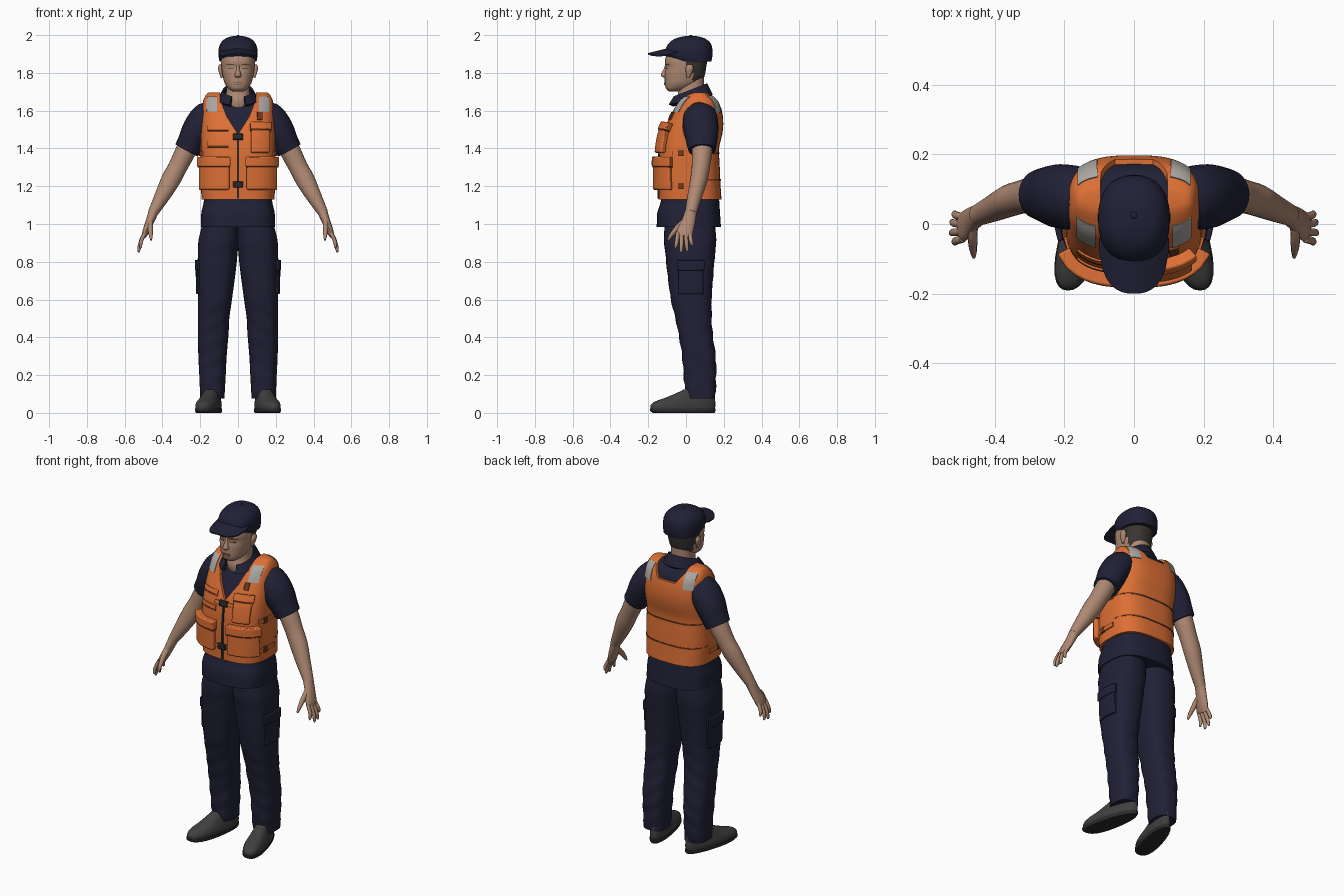
import bpy, bmesh
from math import sin, cos, pi, radians, copysign
from mathutils import Vector
from mathutils.bvhtree import BVHTree

if "Cube" in bpy.data.objects:
    bpy.data.objects.remove(bpy.data.objects["Cube"])


def material(name, *rgb):
    m = bpy.data.materials.new(name)
    m.use_nodes = True
    m.diffuse_color = (*rgb, 1)
    m.node_tree.nodes["Principled BSDF"].inputs["Base Color"].default_value = (*rgb, 1)
    return m


navy = material("navy cloth", .015, .015, .038)
orange = material("orange cloth", .72, .16, .035)
seam_brown = material("seam brown", .16, .04, .012)
silver = material("reflective grey", .4, .38, .36)
skin = material("skin", .43, .25, .17)
skin_line = material("dark skin", .14, .075, .05)
hair = material("dark hair", .04, .035, .032)
shoe_grey = material("shoe grey", .05, .05, .05)
sole_grey = material("sole grey", .025, .025, .025)
black = material("buckle black", .02, .02, .022)


def shade(mesh, angle=42):
    """Outward normals, smooth faces, sharp creases."""
    bm = bmesh.new()
    bm.from_mesh(mesh)
    bmesh.ops.recalc_face_normals(bm, faces=bm.faces)
    for f in bm.faces:
        f.smooth = True
    for e in bm.edges:
        e.smooth = len(e.link_faces) == 2 and e.calc_face_angle(0) < radians(angle)
    bm.to_mesh(mesh)
    bm.free()


def bridge(name, loops, mat):
    """Closed solid through a row of equal loops."""
    bm = bmesh.new()
    rows = [[bm.verts.new(co) for co in loop] for loop in loops]
    n = len(rows[0])
    for a, b in zip(rows, rows[1:]):
        for i in range(n):
            j = (i + 1) % n
            bm.faces.new((a[i], a[j], b[j], b[i]))
    bm.faces.new(rows[0][::-1])
    bm.faces.new(rows[-1])
    mesh = bpy.data.meshes.new(name)
    bm.to_mesh(mesh)
    bm.free()
    shade(mesh)
    mesh.materials.append(mat)
    obj = bpy.data.objects.new(name, mesh)
    bpy.context.collection.objects.link(obj)
    return obj


def dense(rows, steps=3):
    """Catmull-Rom interpolation of rows of numbers."""
    out = []
    for i in range(len(rows) - 1):
        p, a, b, q = rows[max(i - 1, 0)], rows[i], rows[i + 1], rows[min(i + 2, len(rows) - 1)]
        for k in range(steps):
            t = k / steps
            out.append([v + t / 2 * (w - u + t * (2 * u - 5 * v + 4 * w - x + t * (3 * (v - w) + x - u)))
                        for u, v, w, x in zip(p, a, b, q)])
    return out + [list(rows[-1])]


def oval(n, power):
    for i in range(n):
        c, s = cos(2 * pi * i / n), sin(2 * pi * i / n)
        yield copysign(abs(c) ** (2 / power), c), copysign(abs(s) ** (2 / power), s)


def stack(name, rings, mat, power=2.3, side=1, n=32, steps=3):
    """Level rings: height, half width, front, back, optional centre x."""
    loops = []
    for z, half, front, back, *cx in dense(rings, steps):
        mid, depth = (front + back) / 2, (back - front) / 2
        loops.append([(side * ((cx[0] if cx else 0) + half * u), mid + depth * v, z)
                      for u, v in oval(n, power)])
    return bridge(name, loops, mat)


def limb(name, path, mat, side=1, n=16):
    """Rings square to a path: x, y, z, radius across, radius in depth."""
    rows = dense(path)
    pts = [Vector(r[:3]) for r in rows]
    loops = []
    for i, (p, r) in enumerate(zip(pts, rows)):
        along = (pts[min(i + 1, len(pts) - 1)] - pts[max(i - 1, 0)]).normalized()
        deep = (Vector((0, 1, 0)) - along * along.y).normalized()
        across = along.cross(deep)
        ring = [p + across * r[3] * u + deep * r[4] * v for u, v in oval(n, 2)]
        loops.append([(side * c.x, c.y, c.z) for c in ring])
    return bridge(name, loops, mat)


def surface(obj):
    me = obj.data
    return BVHTree.FromPolygons([v.co for v in me.vertices], [p.vertices for p in me.polygons])


FRONT, BACK = Vector((0, 1, 0)), Vector((0, -1, 0))


def panel(name, tree, look, u0, u1, z0, z1, thick, mat, bevel=0, n=8):
    """Slab that hugs a surface, laid on along the look direction."""
    axis = Vector((abs(look.y), abs(look.x), 0))
    loops = []
    for i in range(n + 1):
        outer, inner = [], []
        for k in range(n + 1):
            start = axis * (u0 + (u1 - u0) * i / n) - look + Vector((0, 0, z0 + (z1 - z0) * k / n))
            hit, normal = tree.ray_cast(start, look)[:2]
            if hit is None:
                hit, normal = tree.find_nearest(start + look * .85)[:2]
            if normal.dot(look) > 0:
                normal = -normal
            outer.append(hit + normal * thick)
            inner.append(hit - normal * .004)
        loops.append(outer + inner[::-1])
    obj = bridge(name, loops, mat)
    if bevel:
        mod = obj.modifiers.new("soft edge", "BEVEL")
        mod.width, mod.segments, mod.limit_method = bevel, 2, "ANGLE"
        mod.angle_limit = radians(50)
    return obj


def carve(obj, cutters):
    for c in cutters:
        c.hide_render = True
        obj.modifiers.new("cut", "BOOLEAN").object = c
        obj.modifiers[-1].operation = "DIFFERENCE"
    graph = bpy.context.evaluated_depsgraph_get()
    mesh = bpy.data.meshes.new_from_object(obj.evaluated_get(graph))
    obj.modifiers.clear()
    obj.data = mesh
    shade(mesh)
    for c in cutters:
        bpy.data.objects.remove(c)


# Vest and shirt bodies
body = [(1.13, .193, -.145, .188), (1.22, .197, -.145, .182), (1.32, .198, -.145, .178),
        (1.4, .198, -.14, .175), (1.48, .197, -.125, .193), (1.55, .195, -.095, .197),
        (1.62, .19, -.06, .185), (1.66, .182, -.03, .165), (1.69, .165, .02, .12), (1.697, .145, .045, .1)]
vest = stack("vest", body, orange, power=2.9, n=48)
vest_skin = surface(vest)
lining = [(z - .008, h - .012, f + .012, b - .012) for z, h, f, b in body]
stack("shirt", [(.985, .197, -.155, .185), (1.06, .194, -.152, .18)] + lining, navy, power=2.8, n=48)

# Neck and arm openings
half_v = [(.1, 1.76), (.095, 1.66), (.06, 1.57)]
half_u = [(.1, 1.76), (.095, 1.67), (.055, 1.615)]
v_shape = half_v + [(0, 1.475)] + [(-x, z) for x, z in half_v[::-1]]
u_shape = half_u + [(-x, z) for x, z in half_u[::-1]]
cutters = [bridge("neck cutter", [[(x, y, z) for x, z in shape] for y in ends], orange)
           for shape, ends in ((v_shape, (-.3, .075)), (u_shape, (.06, .3)))]
for side in (1, -1):
    hole = [(1.53 - .15 * cos(a), .1 * sin(a) + .001, .07 - .11 * sin(a), .07 + .11 * sin(a), .25)
            for a in [pi * k / 12 for k in range(13)]]
    hole[0], hole[-1] = (1.379, .002, .068, .072, .25), (1.681, .002, .068, .072, .25)
    cutters.append(stack("arm cutter", hole, orange, power=2, side=side, steps=1))
carve(vest, cutters)

# Vest fittings
panel("zip", vest_skin, FRONT, -.006, .006, 1.135, 1.475, .006, black)
for z in (1.46, 1.21):
    panel("buckle_strap", vest_skin, FRONT, -.06, .06, z - .01, z + .01, .007, orange)
    panel("buckle", vest_skin, FRONT, -.026, .026, z - .016, z + .016, .016, black, .004)
for z in (1.375, 1.235):
    panel("back_seam", vest_skin, BACK, -.194, .194, z - .004, z + .004, .003, seam_brown, n=20)
for z in (1.49, 1.41):
    panel("chest_seam", vest_skin, FRONT, -.16, -.05, z - .004, z + .004, .004, seam_brown)
    panel("chest_welt", vest_skin, FRONT, -.16, -.05, z + .006, z + .028, .006, orange)
panel("chest_pocket", vest_skin, FRONT, .068, .155, 1.375, 1.5, .028, orange, .008)
panel("chest_pocket_gap", vest_skin, FRONT, .066, .157, 1.486, 1.492, .03, seam_brown)
panel("chest_pocket_flap", vest_skin, FRONT, .064, .159, 1.492, 1.53, .034, orange, .008)
panel("chest_tab", vest_skin, FRONT, .1, .125, 1.55, 1.59, .01, seam_brown)
for side in (1, -1):
    def both(name, a, b, *rest):
        panel(name, vest_skin, FRONT, *sorted((side * a, side * b)), *rest)
    both("hip_pocket", .045, .183, 1.18, 1.31, .032, orange, .01)
    both("hip_pocket_gap", .042, .185, 1.298, 1.304, .034, seam_brown)
    both("hip_pocket_flap", .04, .186, 1.304, 1.355, .038, orange, .01)
    both("front_reflector", .11, .163, 1.592, 1.672, .004, silver)
    panel("back_reflector", vest_skin, BACK, *sorted((side * .105, side * .16)), 1.59, 1.678, .004, silver)
    look = Vector((-side, 0, 0))
    for z in (1.375, 1.2):
        panel("side_strap", vest_skin, look, -.07, .06, z - .012, z + .012, .007, orange)
        panel("side_buckle", vest_skin, look, -.04, -.01, z - .015, z + .015, .01, seam_brown)

# Collar
collar = []
for k in range(25):
    a = radians(-155 + 310 * k / 24)
    f = (1 - cos(a)) / 2
    def rim(r, z):
        collar_y = .032 - .025 * f
        return (r * sin(a), collar_y + r * cos(a), z)
    collar.append([rim(.072, 1.735 - .07 * f), rim(.08, 1.745 - .072 * f),
                   rim(.11, 1.685 - .055 * f), rim(.085, 1.66 - .04 * f)])
bridge("collar", collar, navy)

# Head and neck
stack("neck", [(1.6, .05, -.04, .07), (1.65, .068, -.052, .1), (1.7, .062, -.04, .095),
               (1.78, .062, -.04, .095)], skin)
head = stack("head", [(1.702, .03, -.09, -.03), (1.716, .05, -.106, .01), (1.74, .068, -.112, .06),
                      (1.77, .078, -.113, .092), (1.8, .084, -.112, .102), (1.83, .088, -.107, .107),
                      (1.86, .09, -.112, .112), (1.91, .09, -.1, .12)], skin, n=48, steps=4)
head_skin = surface(head)
head.data.materials.append(hair)
for p in head.data.polygons:
    c = p.center
    p.material_index = int((c.y > .035 and c.z > 1.755) or (c.y > .005 and c.z > 1.82))
stack("nose", [(1.775, .012, -.118, -.09), (1.785, .018, -.132, -.09), (1.8, .014, -.13, -.09),
               (1.82, .009, -.118, -.09), (1.845, .008, -.11, -.09)], skin, n=12)
panel("mouth", head_skin, FRONT, -.026, .026, 1.748, 1.752, .002, skin_line)
panel("lower_lip", head_skin, FRONT, -.02, .02, 1.737, 1.747, .005, skin, .003)
for side in (1, -1):
    panel("eye", head_skin, FRONT, *sorted((side * .02, side * .052)), 1.82, 1.826, .002, skin_line)
    panel("brow", head_skin, FRONT, *sorted((side * .018, side * .058)), 1.842, 1.848, .003, skin_line)
    stack("ear", [(1.772, .005, .004, .018, .086), (1.795, .009, .0, .03, .09), (1.825, .012, -.002, .04, .094),
                  (1.845, .005, .008, .03, .094)], skin, side=side, n=12)

# Cap
stack("cap_crown", [(1.86, .098, -.06, .134), (1.89, .103, -.108, .14), (1.93, .102, -.106, .139),
                    (1.96, .09, -.088, .128), (1.982, .067, -.055, .1), (1.993, .035, -.015, .065),
                    (1.996, .012, .01, .04)], navy)
stack("cap_button", [(1.99, .01, .015, .035), (1.997, .009, .016, .034), (2, .004, .021, .029)], navy, n=12)
brim = []
for k in range(21):
    x = -.1 + .2 * k / 20
    tip = -.065 - .135 * (1 - abs(x / .1004) ** 2.6) ** .5
    row = [(x, y, 1.905 - 3.4 * x * x + .25 * (y + .2)) for y in (-.04, (tip - .04) / 2, tip)]
    brim.append(row + [(x, y, z - .007) for x, y, z in row[::-1]])
bridge("cap_brim", brim, navy)

for side in (1, -1):
    # Sleeve, arm and hand
    limb("sleeve", [(.11, .075, 1.57, .075, .08), (.165, .075, 1.56, .086, .092), (.215, .08, 1.5, .08, .092),
                    (.245, .083, 1.44, .072, .083), (.272, .085, 1.39, .068, .072)], navy, side, n=24)
    limb("arm", [(.245, .085, 1.45, .052, .055), (.28, .085, 1.38, .054, .054), (.32, .078, 1.3, .05, .048),
                 (.355, .068, 1.235, .051, .046), (.4, .047, 1.15, .041, .039), (.45, .025, 1.06, .027, .031)],
         skin, side, n=20)
    limb("palm", [(.445, .027, 1.07, .027, .031), (.468, .012, 1.01, .022, .037), (.488, -.006, .96, .018, .043),
                  (.498, -.012, .935, .012, .04)], skin, side)
    tips = [(.515, .032, .885), (.523, .006, .855), (.525, -.026, .85), (.515, -.055, .872)]
    for k, (x, y, z) in enumerate(tips):
        root = .02 - .021 * k
        limb("finger", [(.492, root, .955, .01, .011), ((.5 + x) / 2 + .006, (root + y) / 2, (.94 + z) / 2, .01, .011),
                        (x, y, z + .008, .007, .008), (x, y, z, .003, .004)], skin, side, n=10)
    limb("thumb", [(.462, .0, 1.02, .014, .016), (.464, -.04, .985, .014, .016), (.462, -.075, .945, .011, .012),
                   (.46, -.095, .915, .005, .006)], skin, side, n=10)

    # Trouser leg with soft folds, cargo pocket
    leg = stack("trouser_leg", [(.075, .064, .0, .155, .136), (.2, .07, -.012, .16, .135), (.3, .075, -.02, .157, .135),
                                (.42, .081, -.04, .141, .131), (.5, .083, -.056, .136, .129),
                                (.6, .09, -.08, .136, .122), (.75, .101, -.1, .146, .113),
                                (.85, .105, -.11, .155, .107), (.92, .106, -.117, .16, .102),
                                (1.03, .09, -.11, .15, .09)], navy, power=2.5, side=side, steps=5)
    for v in leg.data.vertices:
        v.co.y += .004 * sin(v.co.z * 65 + side * v.co.x * 40) * max(0, 1 - v.co.z)
    leg_skin, look = surface(leg), Vector((-side, 0, 0))
    panel("cargo_pocket", leg_skin, look, -.04, .09, .63, .76, .01, navy, .004)
    panel("cargo_flap", leg_skin, look, -.045, .095, .755, .81, .015, navy, .004)

    # Shoe, toe turned out
    upper = stack("shoe", [(.018, .056, -.186, .152, .15), (.04, .057, -.187, .156, .15), (.06, .053, -.165, .155, .15),
                           (.08, .047, -.11, .152, .15), (.105, .042, -.05, .15, .15), (.125, .038, -.01, .145, .15)],
                  shoe_grey, side=side)
    sole = stack("shoe_sole", [(0, .054, -.175, .15, .15), (.01, .059, -.19, .157, .15), (.022, .059, -.191, .157, .15)],
                 sole_grey, side=side)
    for part in (upper, sole):
        for v in part.data.vertices:
            x, y = side * v.co.x - .15, v.co.y
            v.co.x = side * (.148 + x * (.96 - .9 * y) - .22 * y)
